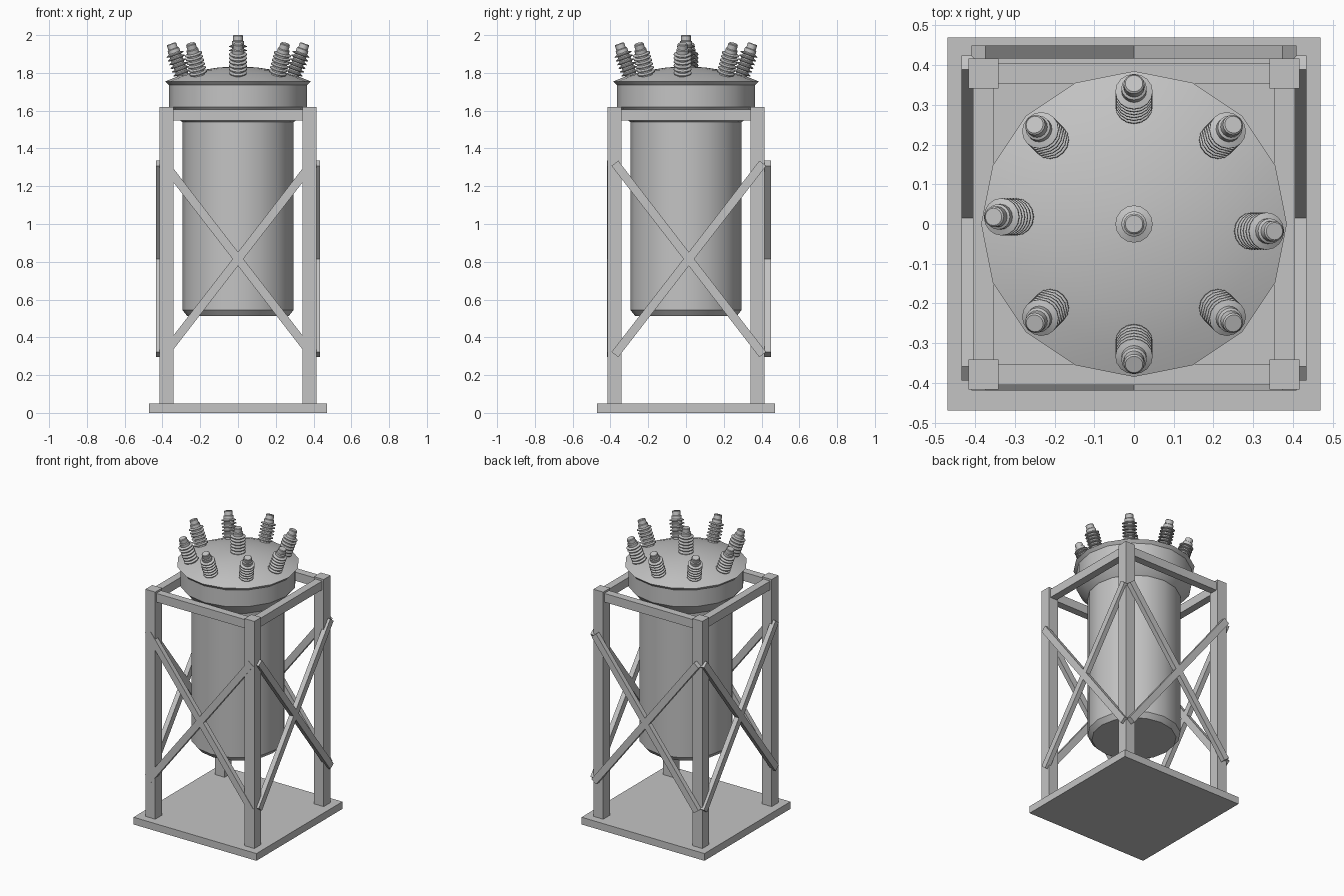
import bpy, bmesh, math
from mathutils import Matrix, Vector

old = bpy.data.objects.get("Cube")
if old:
    bpy.data.objects.remove(old, do_unlink=True)

grey = bpy.data.materials.new("plain grey")
grey.use_nodes = True
colour = (0.55, 0.55, 0.55, 1)
grey.diffuse_color = colour
grey.node_tree.nodes["Principled BSDF"].inputs["Base Color"].default_value = colour


def finish(bm, name, smooth=False):
    bmesh.ops.recalc_face_normals(bm, faces=bm.faces)
    mesh = bpy.data.meshes.new(name)
    bm.to_mesh(mesh)
    bm.free()
    mesh.materials.append(grey)
    ob = bpy.data.objects.new(name, mesh)
    bpy.context.scene.collection.objects.link(ob)
    if smooth:
        bpy.ops.object.select_all(action='DESELECT')
        ob.select_set(True)
        bpy.context.view_layer.objects.active = ob
        bpy.ops.object.shade_smooth_by_angle(angle=math.radians(30))
    return ob


def box(name, size, location, rotation=Matrix()):
    bm = bmesh.new()
    bmesh.ops.create_cube(bm, size=1, matrix=Matrix.Translation(location) @ rotation @ Matrix.Diagonal((*size, 1)))
    return finish(bm, name)


def lathe(name, profile, sides=16):
    """Turn (radius, height) points around z and cap both ends."""
    bm = bmesh.new()
    rings = []
    for r, z in profile:
        rings.append([bm.verts.new((r * math.cos(a), r * math.sin(a), z))
                      for a in (math.tau * i / sides for i in range(sides))])
    for low, high in zip(rings, rings[1:]):
        for i in range(sides):
            j = (i + 1) % sides
            bm.faces.new((low[i], low[j], high[j], high[i]))
    bm.faces.new(rings[0])
    bm.faces.new(rings[-1])
    return finish(bm, name, True)


# Base and frame
box("base_plate", (0.94, 0.94, 0.05), (0, 0, 0.025))
for sx, side in ((-1, "right"), (1, "left")):
    for sy, end in ((-1, "front"), (1, "back")):
        box(f"{end}_{side}_leg", (0.075, 0.075, 1.57), (sx * 0.379, sy * 0.379, 0.835))
    box(f"{side}_top_beam", (0.052, 0.7, 0.06), (sx * 0.379, 0, 1.577))
for sy, end in ((-1, "front"), (1, "back")):
    box(f"{end}_top_beam", (0.7, 0.052, 0.06), (0, sy * 0.379, 1.577))

# Crossed braces on the four sides, set slightly towards the back
slope = math.radians(52.3)
for k, side in enumerate(("front", "left", "back", "right")):
    turn = Matrix.Rotation(k * math.pi / 2, 4, 'Z')
    place = turn @ Vector((0, -0.418, 0)) + Vector((0, 0.015, 0.815))
    for s, lean in ((-1, "falling"), (1, "rising")):
        box(f"{side}_{lean}_brace", (1.28, 0.033, 0.045), place,
            turn @ Matrix.Rotation(s * slope, 4, 'Y'))

# Vessel and domed lid
lathe("vessel", [(0.268, 0.512), (0.295, 0.545), (0.295, 1.54), (0.302, 1.545), (0.366, 1.62)])
lathe("lid", [(0.366, 1.62), (0.366, 1.735), (0.385, 1.755), (0.31, 1.785),
              (0.21, 1.812), (0.1, 1.829), (0.02, 1.833)])

# Ribbed insulator profile
ribbed = [(0.032, -0.02), (0.032, 0.03)]
for i in range(6):
    z = 0.03 + i * 0.021
    ribbed += [(0.047, z + 0.003), (0.047, z + 0.008), (0.032, z + 0.014), (0.032, z + 0.021)]
ribbed += [(0.032, 0.168), (0.026, 0.172), (0.026, 0.197), (0.022, 0.201)]

lathe("centre_insulator", ribbed).location = (0, 0, 1.799)
for k in range(8):
    a = k * math.pi / 4
    ob = lathe(f"outer_insulator_{k + 1}", ribbed)
    y_shift = -0.018 * math.cos(a) if k % 4 == 0 else 0
    ob.location = (0.285 * math.cos(a), 0.285 * math.sin(a) + y_shift, 1.766)
    ob.rotation_euler = (0, math.radians(20), a)
